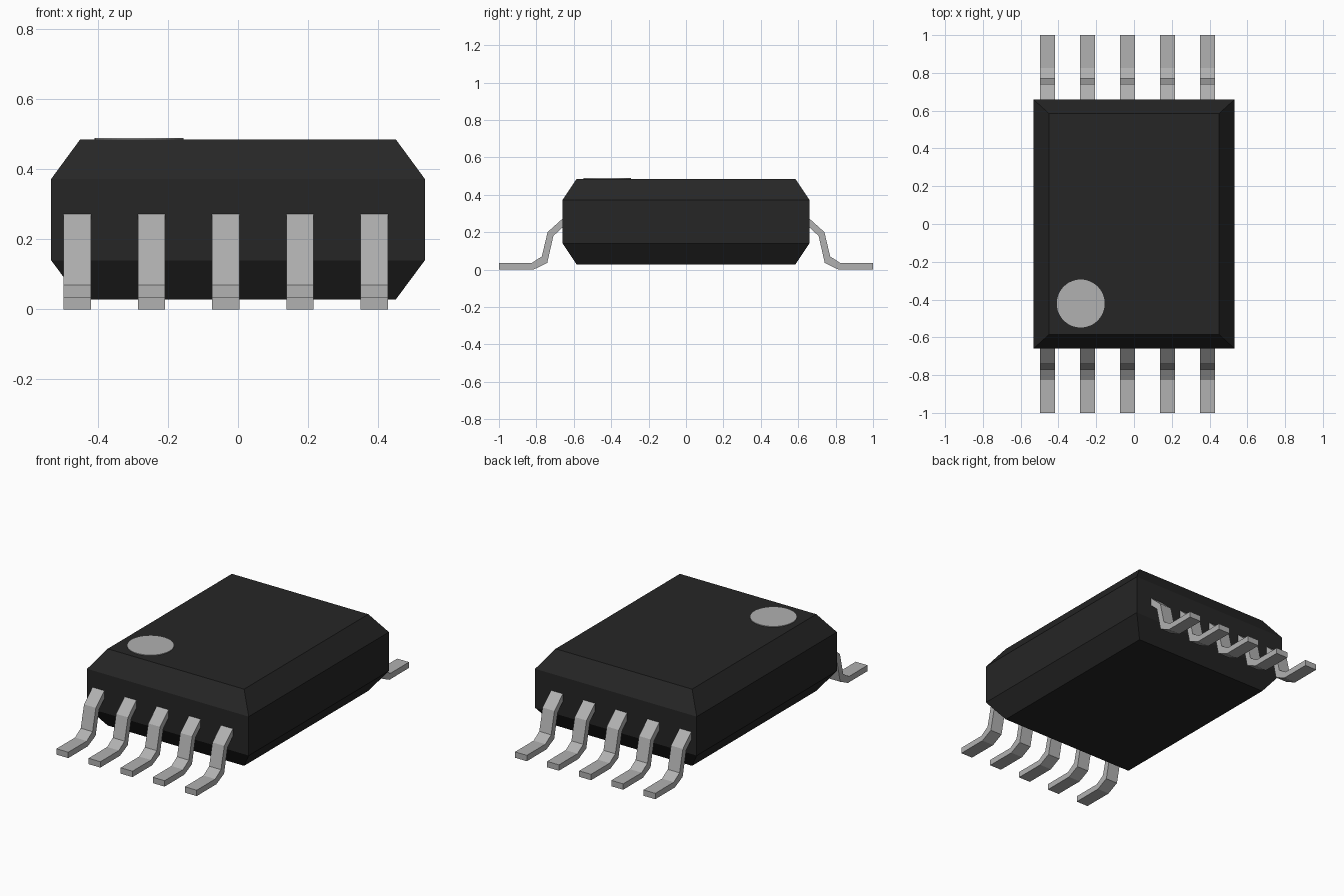
import bpy, bmesh, math

cube = bpy.data.objects.get("Cube")
if cube:
    bpy.data.objects.remove(cube, do_unlink=True)


def make_material(name, color):
    mat = bpy.data.materials.new(name)
    mat.use_nodes = True
    mat.diffuse_color = color
    mat.node_tree.nodes["Principled BSDF"].inputs["Base Color"].default_value = color
    return mat


black = make_material("black plastic", (0.019, 0.019, 0.019, 1))
metal = make_material("grey metal", (0.44, 0.44, 0.44, 1))


def add_object(name, bm, mat):
    bmesh.ops.recalc_face_normals(bm, faces=bm.faces)
    mesh = bpy.data.meshes.new(name)
    bm.to_mesh(mesh)
    bm.free()
    mesh.materials.append(mat)
    obj = bpy.data.objects.new(name, mesh)
    bpy.context.collection.objects.link(obj)
    return obj


def loft(name, rings, mat):
    """Join closed rings of points with quads and cap both ends."""
    bm = bmesh.new()
    loops = [[bm.verts.new(p) for p in ring] for ring in rings]
    n = len(loops[0])
    for a, b in zip(loops, loops[1:]):
        for i in range(n):
            j = (i + 1) % n
            bm.faces.new((a[i], a[j], b[j], b[i]))
    bm.faces.new(loops[0])
    bm.faces.new(loops[-1])
    return add_object(name, bm, mat)


# Body: rectangular sections, tapered at the top and bottom
sections = [(0.45, 0.585, 0.028), (0.533, 0.66, 0.14),
            (0.533, 0.66, 0.372), (0.45, 0.585, 0.485)]
loft("body", [[(-x, -y, z), (x, -y, z), (x, y, z), (-x, y, z)]
              for x, y, z in sections], black)

# Pin one marker: thin disc on the top face
bm = bmesh.new()
bmesh.ops.create_cone(bm, cap_ends=True, segments=48, radius1=0.127,
                      radius2=0.127, depth=0.008)
marker = add_object("pin_one_marker", bm, metal)
marker.location = (-0.282, -0.421, 0.485)

# Leads: pairs of upper and lower profile points from the toe into the body
upper = [(1.0, 0.035), (0.825, 0.035), (0.771, 0.07), (0.74, 0.2), (0.64, 0.29)]
lower = [(1.0, 0.0), (0.815, 0.0), (0.742, 0.035), (0.709, 0.18), (0.64, 0.243)]
half_width = 0.039
for side, sign in (("front", -1), ("back", 1)):
    for i in range(5):
        x = -0.4585 + 0.2118 * i
        rings = [[(x - half_width, sign * u[0], u[1]),
                  (x + half_width, sign * u[0], u[1]),
                  (x + half_width, sign * l[0], l[1]),
                  (x - half_width, sign * l[0], l[1])]
                 for u, l in zip(upper, lower)]
        loft(f"{side}_lead_{i + 1}", rings, metal)
